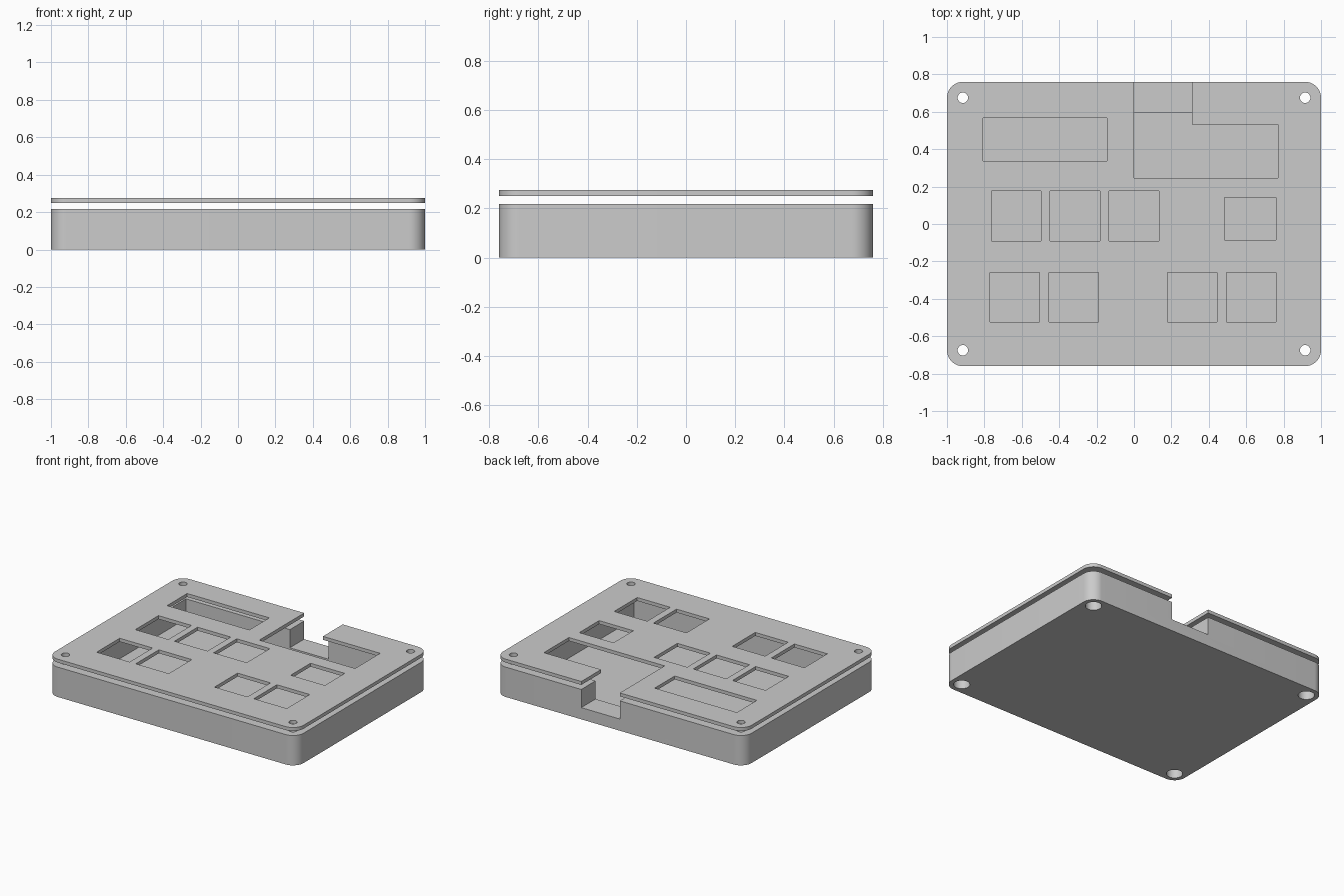
import bpy, bmesh, math

cube = bpy.data.objects.get("Cube")
if cube:
    bpy.data.objects.remove(cube, do_unlink=True)

grey = bpy.data.materials.new("plain_grey")
grey.use_nodes = True
grey.diffuse_color = (0.6, 0.6, 0.6, 1)
grey.node_tree.nodes["Principled BSDF"].inputs["Base Color"].default_value = (0.6, 0.6, 0.6, 1)

HALF_X, HALF_Y, RADIUS = 1.0, 0.76, 0.085
BODY_TOP, PLATE_LOW, PLATE_TOP = 0.217, 0.25, 0.275
FLOOR, NOTCH_FLOOR, WALL = 0.072, 0.085, 0.164


def prism(name, outline, z0, z1):
    """Extrude a flat outline from z0 to z1."""
    bm = bmesh.new()
    face = bm.faces.new([bm.verts.new((x, y, z0)) for x, y in outline])
    moved = bmesh.ops.extrude_face_region(bm, geom=[face])["geom"]
    bmesh.ops.translate(bm, vec=(0, 0, z1 - z0),
                        verts=[v for v in moved if isinstance(v, bmesh.types.BMVert)])
    bmesh.ops.recalc_face_normals(bm, faces=bm.faces)
    mesh = bpy.data.meshes.new(name)
    bm.to_mesh(mesh)
    bm.free()
    mesh.materials.append(grey)
    obj = bpy.data.objects.new(name, mesh)
    bpy.context.collection.objects.link(obj)
    return obj


def arc(cx, cy, r, start, sweep, steps):
    return [(cx + r * math.cos(start + sweep * i / steps),
             cy + r * math.sin(start + sweep * i / steps)) for i in range(steps + 1)]


def rounded_slab():
    corners = [(1, 1), (-1, 1), (-1, -1), (1, -1)]
    points = []
    for i, (sx, sy) in enumerate(corners):
        points += arc(sx * (HALF_X - RADIUS), sy * (HALF_Y - RADIUS), RADIUS,
                      i * math.pi / 2, math.pi / 2, 12)
    return points


def rect(x0, x1, y0, y1):
    return [(x0, y0), (x1, y0), (x1, y1), (x0, y1)]


def cut(target, outline, z0, z1):
    """Subtract a prism from the target, then drop the cutter."""
    cutter = prism("cutter", outline, z0, z1)
    cutter.hide_render = True
    mod = target.modifiers.new("cut", "BOOLEAN")
    mod.operation, mod.solver, mod.object = "DIFFERENCE", "EXACT", cutter
    bpy.context.view_layer.objects.active = target
    bpy.ops.object.modifier_apply(modifier=mod.name)
    bpy.data.objects.remove(cutter, do_unlink=True)


def screw_holes(target, r, z0, z1):
    for sx in (-1, 1):
        for sy in (-1, 1):
            ring = arc(sx * (HALF_X - RADIUS), sy * (HALF_Y - RADIUS), r, 0, math.tau, 32)[:-1]
            cut(target, ring, z0, z1)


# Hollow lower case with a cable notch in the back wall
case = prism("case_body", rounded_slab(), 0, BODY_TOP)
cut(case, rect(-HALF_X + WALL, HALF_X - WALL, -HALF_Y + WALL, HALF_Y - WALL), FLOOR, 0.5)
cut(case, rect(0, 0.31, 0.5, 0.9), NOTCH_FLOOR, 0.5)
screw_holes(case, 0.028, -0.1, 0.5)
screw_holes(case, 0.054, -0.1, 0.06)

# Floating top plate with its openings
plate = prism("top_plate", rounded_slab(), PLATE_LOW, PLATE_TOP)
openings = [rect(-0.806, -0.145, 0.337, 0.567),     # display
            rect(0.483, 0.758, -0.085, 0.143)]      # small module
openings += [rect(x, x + 0.266, -0.09, 0.176) for x in (-0.763, -0.448, -0.133)]
openings += [rect(x, x + 0.265, -0.524, -0.259) for x in (-0.77, -0.455, 0.178, 0.494)]
# Stepped opening running out through the back edge
openings.append([(0, 0.245), (0.77, 0.245), (0.77, 0.533), (0.31, 0.533), (0.31, 0.9), (0, 0.9)])
for outline in openings:
    cut(plate, outline, 0.23, 0.4)
screw_holes(plate, 0.028, 0.23, 0.4)

# Smooth the round corners and holes, keep hard edges
for obj in (case, plate):
    bpy.ops.object.select_all(action="DESELECT")
    obj.select_set(True)
    bpy.context.view_layer.objects.active = obj
    bpy.ops.object.shade_smooth_by_angle(angle=math.radians(30))
